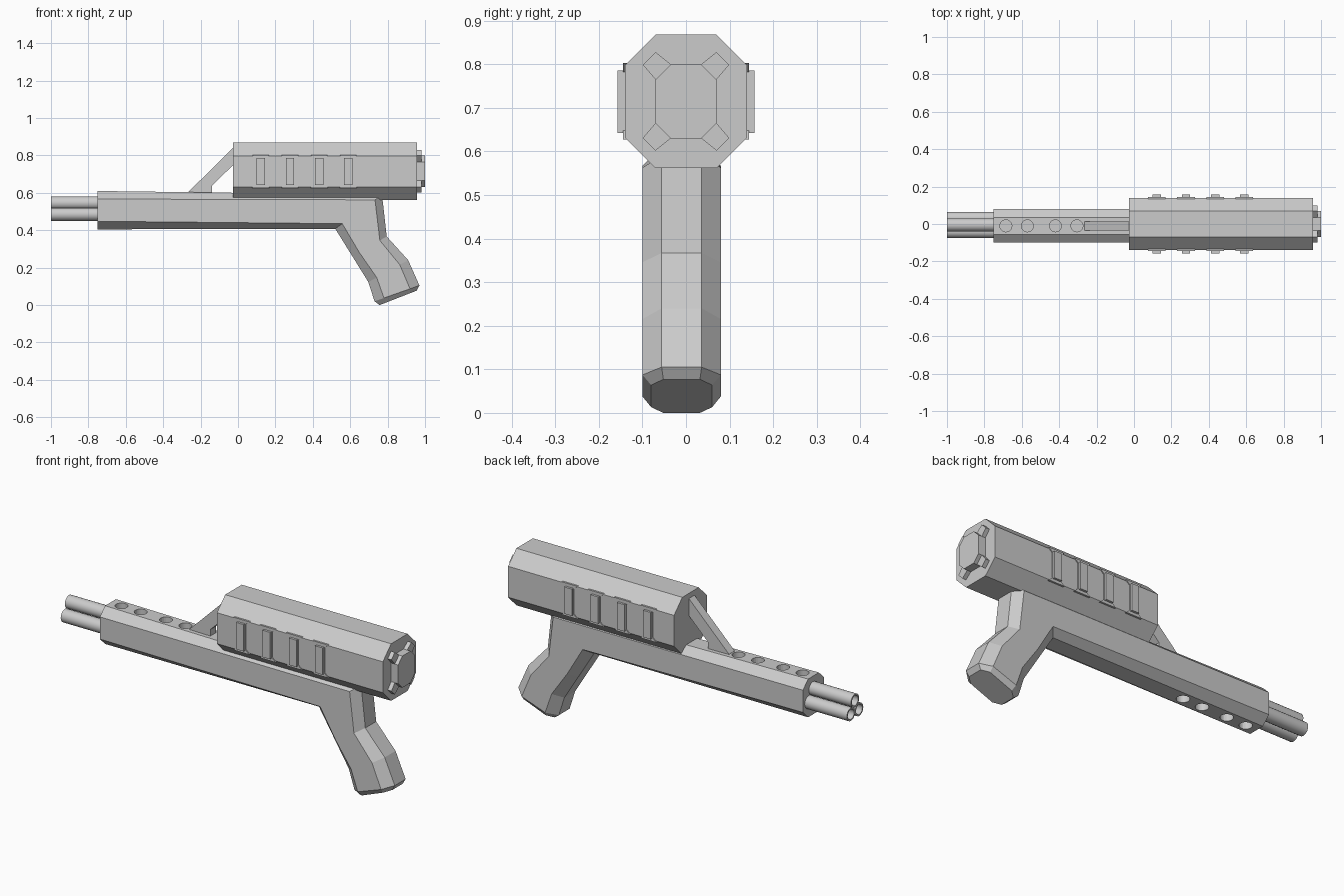
import bpy, bmesh
from math import pi, cos, sin
from mathutils import Vector

if "Cube" in bpy.data.objects:
    bpy.data.objects.remove(bpy.data.objects["Cube"])

YC = -0.01  # centre line of the lower body


def loft(name, rings, cap=True, closed=False):
    """Skin equal-length rings of points into one mesh."""
    bm = bmesh.new()
    vs = [[bm.verts.new(p) for p in r] for r in rings]
    n = len(rings[0])
    pairs = list(zip(vs, vs[1:])) + ([(vs[-1], vs[0])] if closed else [])
    for a, b in pairs:
        for i in range(n):
            j = (i + 1) % n
            bm.faces.new((a[i], a[j], b[j], b[i]))
    if cap and not closed:
        bm.faces.new(vs[0])
        bm.faces.new(vs[-1])
    bmesh.ops.recalc_face_normals(bm, faces=bm.faces)
    me = bpy.data.meshes.new(name)
    bm.to_mesh(me)
    bm.free()
    ob = bpy.data.objects.new(name, me)
    bpy.context.collection.objects.link(ob)
    return ob


def body_ring(top, bot, f, hw=0.09, flat=0.046):
    """Octagonal section between two outline points in the xz plane."""
    t, b = Vector(top), Vector(bot)
    shape = [(flat, 0), (hw, f), (hw, 1 - f), (flat, 1),
             (-flat, 1), (-hw, 1 - f), (-hw, f), (-flat, 0)]
    ring = []
    for y, s in shape:
        p = t.lerp(b, s)
        ring.append((p.x, YC + y, p.y))
    return ring


def oct_ring(x, hy, z0, z1, c):
    """Chamfered rectangle in the yz plane."""
    return [(x, y, z) for y, z in (
        (-hy + c, z0), (hy - c, z0), (hy, z0 + c), (hy, z1 - c),
        (hy - c, z1), (-hy + c, z1), (-hy, z1 - c), (-hy, z0 + c))]


def slab(name, pts, y0, y1):
    """xz outline extruded along y."""
    return loft(name, [[(x, y, z) for x, z in pts] for y in (y0, y1)])


def circle(c, r, n, axis):
    out = []
    for i in range(n):
        a = 2 * pi * i / n
        u, v = r * cos(a), r * sin(a)
        off = (0, u, v) if axis == 'x' else (u, v, 0)
        out.append(tuple(c[k] + off[k] for k in range(3)))
    return out


# Lower body and bent grip as one octagonal sweep
body = loft("body_and_grip", [
    body_ring((-0.75, 0.61), (-0.75, 0.405), 0.21),
    body_ring((0.77, 0.59), (0.52, 0.408), 0.15),
    body_ring((0.795, 0.367), (0.612, 0.26), 0.2),
    body_ring((0.91, 0.24), (0.697, 0.123), 0.21),
    body_ring((0.97, 0.105), (0.73, 0.02), 0.21),
    body_ring((0.955, 0.077), (0.757, 0.0), 0.17, 0.07, 0.042)])

# Blind vent holes in the top and bottom faces
for x in (-0.685, -0.57, -0.42, -0.305):
    for z0, z1 in ((0.56, 0.66), (0.36, 0.445)):
        cut = loft("hole_cutter", [circle((x, YC, z), 0.032, 20, 'z') for z in (z0, z1)])
        cut.hide_render = True
        mod = body.modifiers.new("hole", 'BOOLEAN')
        mod.operation = 'DIFFERENCE'
        mod.solver = 'EXACT'
        mod.object = cut
        bpy.context.view_layer.objects.active = body
        bpy.ops.object.modifier_apply(modifier=mod.name)
        bpy.data.objects.remove(cut)

# Three hollow tubes at the front end
for i, (y, z) in enumerate(((-0.04, 0.485), (0.03, 0.485), (-0.005, 0.546))):
    prof = [(-0.72, 0.035), (-1.0, 0.035), (-1.0, 0.027), (-0.72, 0.027)]
    tube = loft(f"tube_{i + 1}", [circle((x, y, z), r, 20, 'x') for x, r in prof], closed=True)
    bpy.ops.object.select_all(action='DESELECT')
    tube.select_set(True)
    bpy.context.view_layer.objects.active = tube
    bpy.ops.object.shade_smooth_by_angle()

# Upper octagonal canister with its end cap
loft("canister", [oct_ring(x, 0.14, 0.562, 0.868, 0.07) for x in (-0.027, 0.958)])
loft("end_cap", [oct_ring(x, 0.07, 0.63, 0.80, 0.035) for x in (0.95, 1.0)])

# Four diagonal lugs around the end cap
for sy in (-1, 1):
    for sz in (-1, 1):
        pts = ((0.07, 0.113), (0.099, 0.084), (0.07, 0.05), (0.035, 0.085))
        loft("cap_lug", [[(x, sy * y, 0.715 + sz * z) for y, z in pts] for x in (0.95, 0.98)])

# Side ribs with flared ends
for x in (0.122, 0.278, 0.434, 0.59):
    for s in (-1, 1):
        flare = [(x - 0.047, 0.803), (x + 0.047, 0.803), (x + 0.024, 0.782), (x + 0.024, 0.648),
                 (x + 0.047, 0.627), (x - 0.047, 0.627), (x - 0.024, 0.648), (x - 0.024, 0.782)]
        slab("rib_base", flare, s * 0.13, s * 0.145)
        slab("rib", [(x - 0.022, 0.642), (x + 0.022, 0.642), (x + 0.022, 0.786), (x - 0.022, 0.786)],
             s * 0.135, s * 0.157)

# Sloping strut from the body up to the canister
slab("strut", [(-0.265, 0.595), (-0.265, 0.605), (-0.02, 0.847), (-0.02, 0.755),
               (-0.14, 0.637), (-0.14, 0.595)], YC - 0.024, YC + 0.024)
